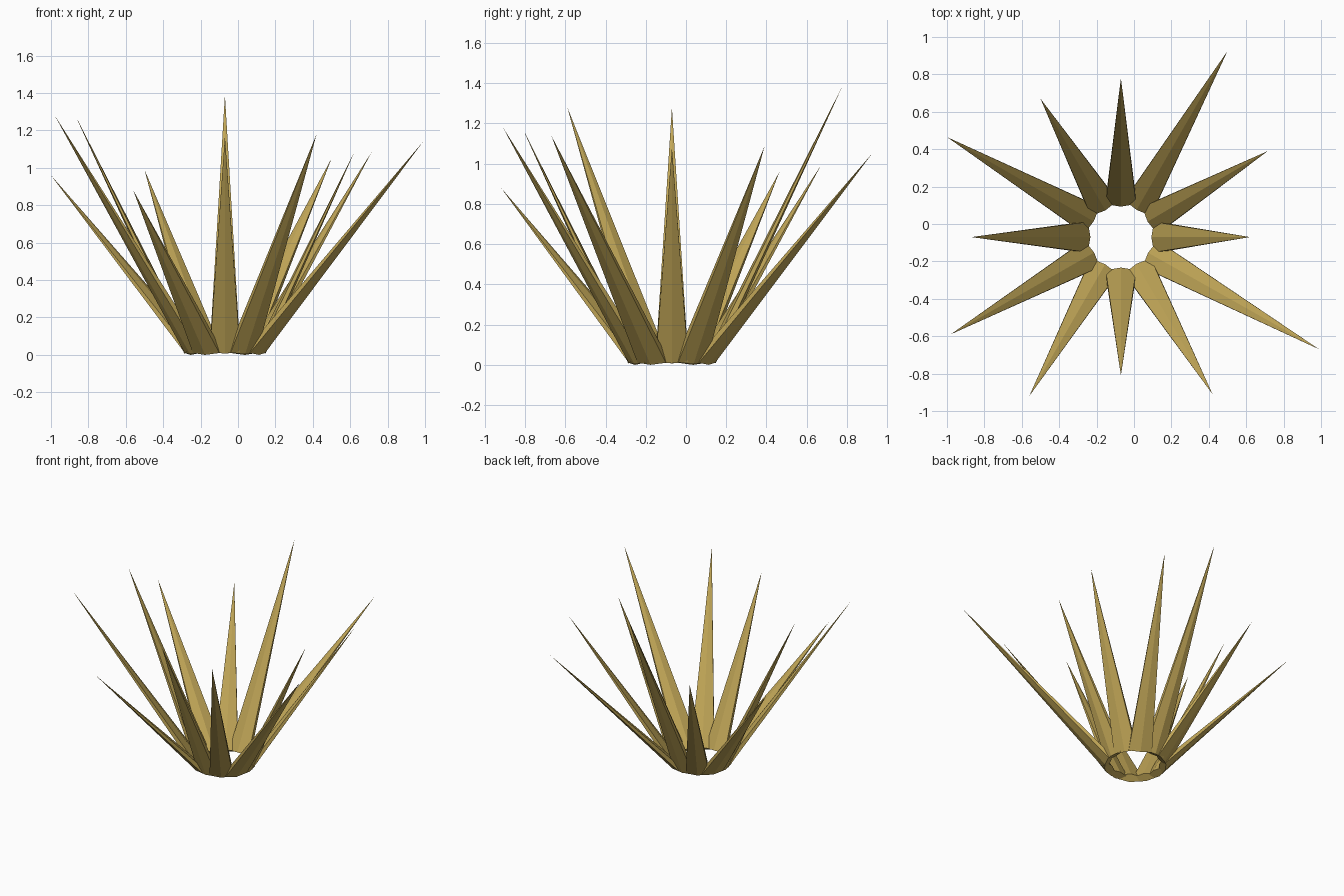
import bpy
import bmesh
from math import cos, sin, radians
from mathutils import Vector

cube = bpy.data.objects.get("Cube")
if cube:
    bpy.data.objects.remove(cube, do_unlink=True)

# One dry golden-olive colour
gold = bpy.data.materials.new("dry_gold")
gold.use_nodes = True
colour = (0.53, 0.38, 0.095, 1.0)
gold.diffuse_color = colour
gold.node_tree.nodes["Principled BSDF"].inputs["Base Color"].default_value = colour

CENTRE = Vector((-0.07, -0.07, 0.02))
RING = 0.19          # radius of the ring of blade roots
HALF_WIDTH = 0.094   # hexagon radius across the blade
HALF_DEPTH = 0.03    # hexagon radius through the blade
SIDES = 6

# Blade tips, one every 30 degrees, starting at +x
TIPS = [
    (0.62, -0.07, 1.08), (0.715, 0.39, 1.085), (0.50, 0.925, 1.05),
    (-0.07, 0.78, 1.39), (-0.50, 0.67, 0.99), (-1.0, 0.465, 0.96),
    (-0.87, -0.07, 1.28), (-0.98, -0.59, 1.28), (-0.56, -0.92, 0.88),
    (-0.07, -0.81, 1.17), (0.42, -0.91, 1.18), (0.99, -0.67, 1.14),
]


def blade(name, angle, tip):
    """Flattened six-sided spike with a ridge on its inner and outer side."""
    outward = Vector((cos(angle), sin(angle), 0))
    across = Vector((-sin(angle), cos(angle), 0))
    root = CENTRE + outward * RING
    through = across.cross(tip - root).normalized()

    bm = bmesh.new()
    ring = []
    for i in range(SIDES):
        a = radians(360 / SIDES * i)
        ring.append(bm.verts.new(
            root + through * HALF_DEPTH * cos(a) + across * HALF_WIDTH * sin(a)))
    point = bm.verts.new(tip)
    bm.faces.new(ring)
    for i in range(SIDES):
        bm.faces.new((ring[i], ring[(i + 1) % SIDES], point))
    bmesh.ops.recalc_face_normals(bm, faces=bm.faces)

    mesh = bpy.data.meshes.new(name)
    bm.to_mesh(mesh)
    bm.free()
    mesh.materials.append(gold)
    bpy.context.collection.objects.link(bpy.data.objects.new(name, mesh))


# Rosette of blades
for n, tip in enumerate(TIPS):
    blade(f"leaf_blade_{n + 1}", radians(30 * n), Vector(tip))
